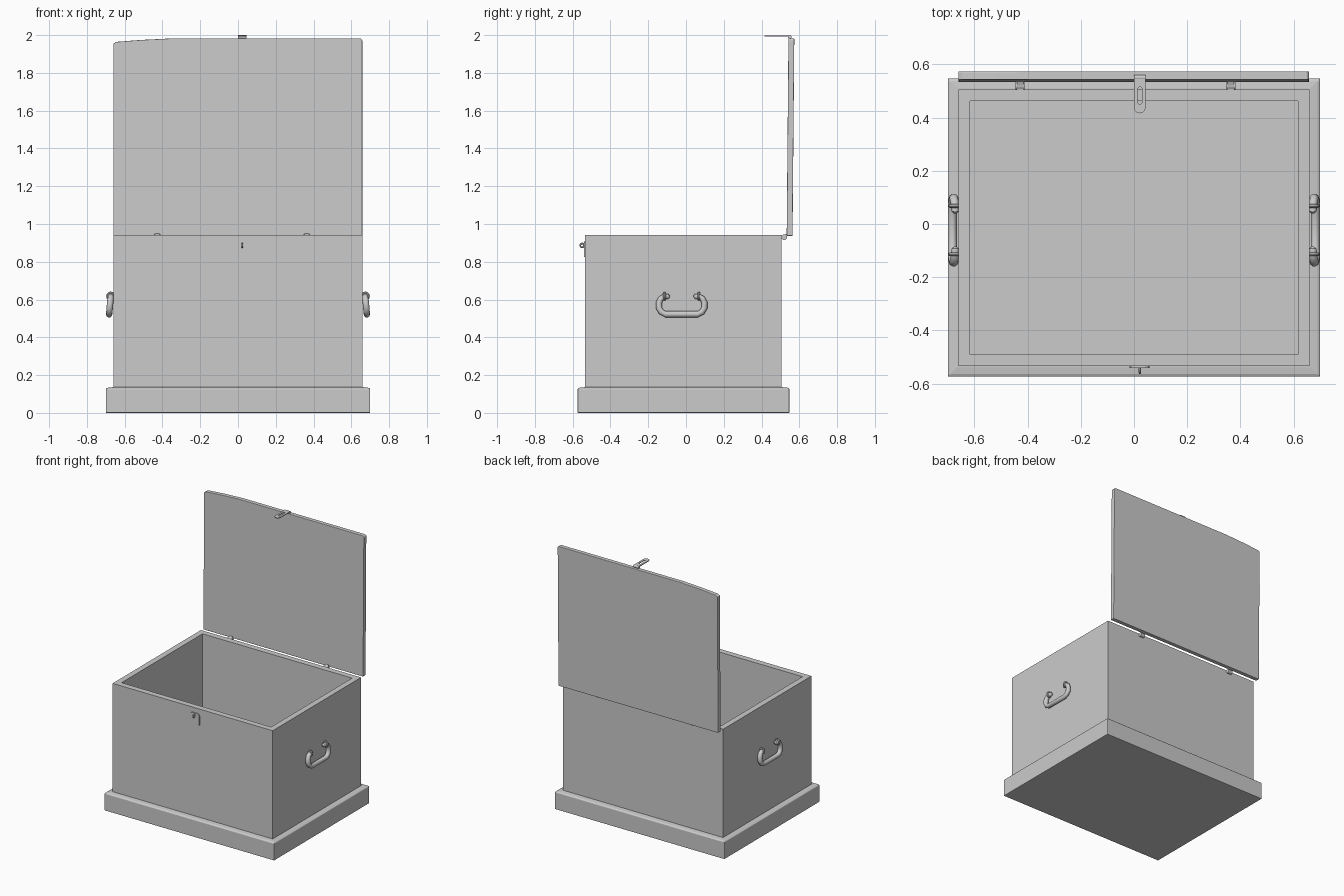
import bpy, bmesh, math
from mathutils import Vector

if "Cube" in bpy.data.objects:
    bpy.data.objects.remove(bpy.data.objects["Cube"])

X0, Y0, Y1, TOP = 0.66, -0.534, 0.506, 0.943


def finish(name, bm, bevel=0, smooth=False):
    bmesh.ops.recalc_face_normals(bm, faces=bm.faces)
    me = bpy.data.meshes.new(name)
    bm.to_mesh(me)
    bm.free()
    ob = bpy.data.objects.new(name, me)
    bpy.context.collection.objects.link(ob)
    if bevel:
        m = ob.modifiers.new("bevel", 'BEVEL')
        m.width, m.segments = bevel, 2
    if smooth:
        bpy.ops.object.select_all(action='DESELECT')
        bpy.context.view_layer.objects.active = ob
        ob.select_set(True)
        bpy.ops.object.shade_smooth_by_angle(angle=math.radians(40))
    return ob


def rect_loft(name, rings, bevel=0):
    """Stack of rectangles (hx, y0, y1, z), capped at both ends."""
    bm = bmesh.new()
    loops = [[bm.verts.new(p) for p in ((-h, a, z), (h, a, z), (h, b, z), (-h, b, z))]
             for h, a, b, z in rings]
    for lo, hi in zip(loops, loops[1:]):
        for i in range(4):
            j = (i + 1) % 4
            bm.faces.new((lo[i], lo[j], hi[j], hi[i]))
    bm.faces.new(loops[0])
    bm.faces.new(loops[-1])
    return finish(name, bm, bevel)


def prism(name, pts, offset, bevel=0):
    """Extrude a flat outline of 3D points along an offset."""
    bm = bmesh.new()
    f = bm.faces.new([bm.verts.new(p) for p in pts])
    ext = bmesh.ops.extrude_face_region(bm, geom=[f])['geom']
    bmesh.ops.translate(bm, vec=offset, verts=[v for v in ext if isinstance(v, bmesh.types.BMVert)])
    return finish(name, bm, bevel)


def tube(name, pts, radii, normal, sides=10, closed=False):
    """Sweep a circle along a path lying in the plane with this normal."""
    bm = bmesh.new()
    n, P, c = Vector(normal).normalized(), [Vector(p) for p in pts], len(pts)
    rings = []
    for i, p in enumerate(P):
        a = P[(i - 1) % c] if closed or i else p
        b = P[(i + 1) % c] if closed or i < c - 1 else p
        side = n.cross((b - a).normalized())
        rings.append([bm.verts.new(p + radii[i] * (math.cos(t) * n + math.sin(t) * side))
                      for t in (2 * math.pi * k / sides for k in range(sides))])
    for i in range(c if closed else c - 1):
        lo, hi = rings[i], rings[(i + 1) % c]
        for k in range(sides):
            j = (k + 1) % sides
            bm.faces.new((lo[k], lo[j], hi[j], hi[k]))
    if not closed:
        bm.faces.new(rings[0])
        bm.faces.new(rings[-1])
    return finish(name, bm, smooth=True)


def ring(name, centre, u, v, radius, thick, n=14):
    c, u, v = Vector(centre), Vector(u), Vector(v)
    pts = [c + radius * (math.cos(t) * u + math.sin(t) * v)
           for t in (2 * math.pi * k / n for k in range(n))]
    return tube(name, pts, [thick] * n, u.cross(v), 8, True)


# open box with thick walls
w = 0.043
rect_loft("chest_body", [(X0, Y0, Y1, 0.02), (X0, Y0, Y1, TOP),
                         (X0 - w, Y0 + w, Y1 - w, TOP), (X0 - w, Y0 + w, Y1 - w, 0.10)])

# plinth with a small sloped top edge
rect_loft("plinth", [(0.70, -0.574, 0.547, 0), (0.70, -0.574, 0.547, 0.128),
                     (0.69, -0.564, 0.537, 0.133), (0.665, -0.539, 0.511, 0.136)], 0.004)

# raised lid, leaning slightly back, with a worn top corner
outline = [(-X0, 0.937), (0.658, 0.937), (0.658, 1.974), (0.65, 1.982),
           (-0.36, 1.982), (-0.52, 1.974), (-0.645, 1.964), (-0.66, 1.955)]
prism("lid", [(x, 0.533 + 0.009 * (z - 0.937), z) for x, z in outline], (0, 0.031, 0), 0.003)

# hinges
for i, hx in enumerate((-0.428, 0.364)):
    tube("hinge_pin_%d" % i, [(hx - 0.017, 0.52, 0.93), (hx + 0.017, 0.52, 0.93)],
         [0.015] * 2, (0, 0, 1), 12)
    rect = [(hx - 0.012, 0.503, 0.926), (hx - 0.012, 0.536, 0.938),
            (hx - 0.012, 0.536, 0.95), (hx - 0.012, 0.503, 0.938)]
    prism("hinge_leaf_%d" % i, rect, (0.024, 0, 0))

# hasp on the lid edge: slotted strap with a rounded end
cx, zt = 0.022, 1.993


def stadium(half, ya, yb, n=7):
    arc = [math.pi * k / (n - 1) for k in range(n)]
    return ([(cx + half * math.cos(t), yb + half * math.sin(t)) for t in arc] +
            [(cx - half * math.cos(t), ya - half * math.sin(t)) for t in arc])


bm = bmesh.new()
outer = stadium(0.022, 0.438, 0.52)
outer = [(x, 0.55 if y > 0.521 else y) for x, y in outer]
outer[0], outer[6] = (cx + 0.022, 0.55), (cx - 0.022, 0.55)
inner = stadium(0.008, 0.458, 0.507)
vs = [[[bm.verts.new((x, y, z)) for x, y in o] for o in (outer, inner)] for z in (zt, zt + 0.005)]
for i in range(14):
    j = (i + 1) % 14
    for lvl in vs:
        bm.faces.new((lvl[0][i], lvl[0][j], lvl[1][j], lvl[1][i]))
    for k in (0, 1):
        bm.faces.new((vs[0][k][i], vs[0][k][j], vs[1][k][j], vs[1][k][i]))
finish("hasp_strap", bm)
tube("hasp_knuckle", [(cx - 0.022, 0.55, 1.99), (cx + 0.022, 0.55, 1.99)], [0.01] * 2, (0, 0, 1), 12)

# lock plate and staple on the front
plate = [(-0.017, 0.825), (0.059, 0.825), (0.059, 0.89), (0.054, 0.901), (0.042, 0.907),
         (0.0, 0.907), (-0.012, 0.901), (-0.017, 0.89)]
prism("lock_plate", [(x, Y0 + 0.002, z) for x, z in plate], (0, -0.009, 0))
ring("lock_staple", (cx, -0.55, 0.887), (0, 1, 0), (0, 0, 1), 0.010, 0.0045)

# side handles: hanging bail held by two eyes
cy = -0.023
half = [(0.064, 0.614, 0.672, 0.007), (0.07, 0.616, 0.672, 0.014), (0.09, 0.616, 0.673, 0.016),
        (0.11, 0.605, 0.675, 0.016), (0.12, 0.585, 0.677, 0.017), (0.12, 0.555, 0.679, 0.017),
        (0.107, 0.534, 0.681, 0.017), (0.085, 0.522, 0.682, 0.017)]
path = half + [(-y, z, x, r) for y, z, x, r in half[::-1]]
for side, s in (("right", 1), ("left", -1)):
    tube(side + "_handle", [(s * x, cy + y, z) for y, z, x, r in path],
         [p[3] for p in path], (1, 0, 0), 10)
    for k in (-1, 1):
        ring("%s_handle_eye_%d" % (side, k), (s * 0.674, cy + k * 0.091, 0.618),
             (1, 0, 0), (0, 0, 1), 0.017, 0.007)
